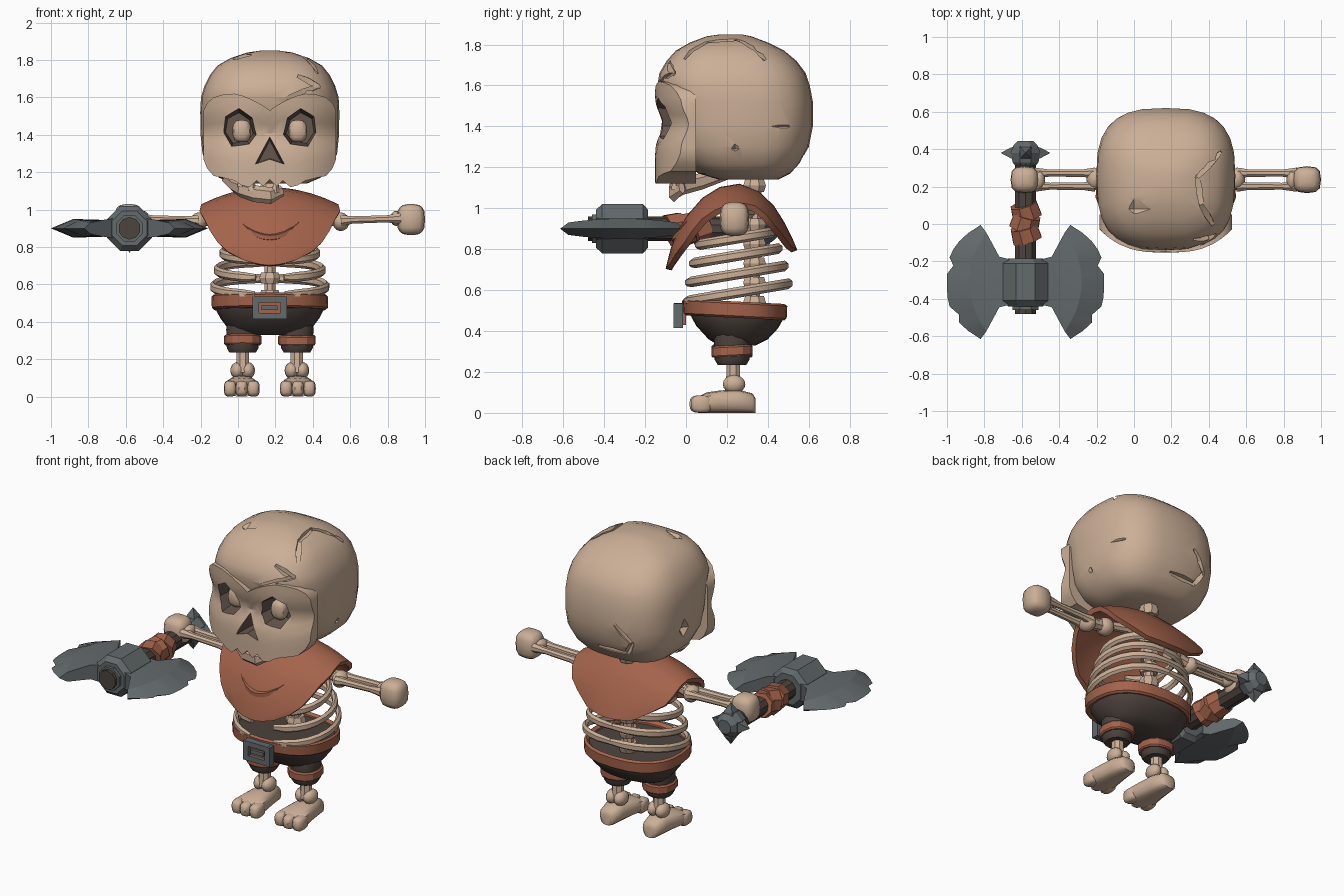
import bpy, bmesh, math
from mathutils import Vector

if "Cube" in bpy.data.objects:
    bpy.data.objects.remove(bpy.data.objects["Cube"])

CX, CY = 0.17, 0.23        # body centre line


def material(name, rgb):
    m = bpy.data.materials.new(name)
    m.diffuse_color = (*rgb, 1)
    m.use_nodes = True
    m.node_tree.nodes["Principled BSDF"].inputs["Base Color"].default_value = m.diffuse_color
    return m


BONE = material("bone", (0.60, 0.43, 0.31))
HOLLOW = material("hollow_bone", (0.13, 0.095, 0.075))
CLOTH = material("rust_leather", (0.37, 0.125, 0.07))
DARK = material("dark_brown", (0.075, 0.056, 0.047))
STEEL = material("steel", (0.125, 0.142, 0.148))


def smooth(o, angle):
    bpy.ops.object.select_all(action='DESELECT')
    o.select_set(True)
    bpy.context.view_layer.objects.active = o
    bpy.ops.object.shade_smooth_by_angle(angle=math.radians(angle))


def add(name, verts, faces, mat, angle=35):
    bm = bmesh.new()
    vs = [bm.verts.new(v) for v in verts]
    for f in faces:
        bm.faces.new([vs[i] for i in f])
    bmesh.ops.recalc_face_normals(bm, faces=bm.faces[:])
    me = bpy.data.meshes.new(name)
    bm.to_mesh(me)
    bm.free()
    me.materials.append(mat)
    o = bpy.data.objects.new(name, me)
    bpy.context.collection.objects.link(o)
    if angle:
        smooth(o, angle)
    return o


def loft(name, rings, mat, angle=35, wrap=False):
    n, m = len(rings[0]), len(rings)
    faces = [(r * n + i, r * n + (i + 1) % n, (r + 1) % m * n + (i + 1) % n, (r + 1) % m * n + i)
             for r in range(m if wrap else m - 1) for i in range(n)]
    if not wrap:
        faces += [tuple(range(n)), tuple(range((m - 1) * n, m * n))]
    return add(name, [v for r in rings for v in r], faces, mat, angle)


def power(c, p):
    return math.copysign(abs(c) ** p, c)


def ring(z, rx, y0, y1, n=2.4, count=24, tilt=0.0, cx=CX):
    """Horizontal rounded-square ring."""
    pts = []
    for i in range(count):
        a = math.tau * i / count
        y = (y0 + y1) / 2 + (y1 - y0) / 2 * power(math.sin(a), 2 / n)
        pts.append((cx + rx * power(math.cos(a), 2 / n), y, z + tilt * (y - CY)))
    return pts


def tube(name, path, radii, mat, sides=8, angle=35, flat=1.0):
    """Tube along a path; flat scales the section sideways."""
    path = [Vector(p) for p in path]
    rings = []
    for i, p in enumerate(path):
        t = (path[min(i + 1, len(path) - 1)] - path[max(i - 1, 0)]).normalized()
        side = t.cross(Vector((0, 0, 1)) if abs(t.z) < 0.95 else Vector((0, 1, 0))).normalized()
        up = side.cross(t)
        r = radii[i] if isinstance(radii, (list, tuple)) else radii
        rings.append([p + side * r * flat * math.cos(a) + up * r * math.sin(a)
                      for a in (math.tau * (k + 0.5) / sides for k in range(sides))])
    return loft(name, rings, mat, angle)


def ball(name, c, r, mat, p=1.0, seg=12):
    rings = []
    for j in range(9):
        b = -math.pi / 2 + math.pi * (0.03 + 0.94 * j / 8)
        rings.append([(c[0] + r[0] * power(math.cos(b), p) * power(math.cos(a), p),
                       c[1] + r[1] * power(math.cos(b), p) * power(math.sin(a), p),
                       c[2] + r[2] * power(math.sin(b), p))
                      for a in (math.tau * i / seg for i in range(seg))])
    return loft(name, rings, mat, 45)


def box(name, lo, hi, mat):
    return loft(name, [[(lo[0], lo[1], z), (hi[0], lo[1], z), (hi[0], hi[1], z), (lo[0], hi[1], z)]
                       for z in (lo[2], hi[2])], mat, 0)


def carve(target, cutter, keep=False):
    m = target.modifiers.new("carve", 'BOOLEAN')
    m.operation, m.solver, m.object = 'DIFFERENCE', 'EXACT', cutter
    m.material_mode = 'TRANSFER'
    bpy.context.view_layer.objects.active = target
    bpy.ops.object.modifier_apply(modifier=m.name)
    if not keep:
        bpy.data.objects.remove(cutter)


# Skull: cranium lofted upwards
cranium = loft("cranium", [ring(*s, n=2.8, count=28) for s in (
    (1.14, .20, .16, .45), (1.17, .27, .06, .51), (1.22, .325, .0, .555), (1.30, .36, -.06, .60),
    (1.40, .37, -.09, .62), (1.52, .372, -.11, .62), (1.60, .368, -.14, .605), (1.66, .35, -.13, .585),
    (1.72, .32, -.095, .54), (1.77, .28, -.05, .48), (1.81, .21, .02, .40), (1.84, .12, .10, .32),
    (1.85, .05, .17, .27))], BONE)

# Chips and cracks in the cranium
bpy.context.view_layer.update()
cracks = [
    ((0, 0, -1), [(.46, .38, 3), (.34, .25, 3), (.36, .10, 3), (.42, .0, 3)]),
    ((0, 1, 0), [(.33, -3, 1.71), (.43, -3, 1.66), (.27, -3, 1.60)]),
    ((0, -1, 0), [(.2, 3, 1.25), (.02, 3, 1.25), (-.03, 3, 1.33), (.06, 3, 1.43)])]
segments = []
for d, pts in cracks:
    hits = [cranium.ray_cast(Vector(p), Vector(d)) for p in pts]
    hits = [h[1].copy() for h in hits if h[0]]
    segments += list(zip(hits, hits[1:]))
for a, b in segments:
    ext = (b - a).normalized() * 0.012
    carve(cranium, tube("cutter", [a - ext, (a + b) / 2, b + ext], [.012, .023, .012], BONE, 4, 0))
for c, r in (((.54, .50, 1.40), (.06, .11, .04)), ((.55, .24, 1.29), (.04, .06, .05)),
             ((-.20, .30, 1.36), (.04, .05, .07)), ((.0, .08, 1.83), (.09, .07, .04))):
    e = [Vector((r[0], 0, 0)), Vector((0, r[1], 0)), Vector((0, 0, r[2]))]
    v = [Vector(c) + s * k for k in e for s in (1, -1)]
    carve(cranium, add("cutter", v, [(i, j, k) for i in (0, 1) for j in (2, 3) for k in (4, 5)], BONE, 0))

# Face mask with angry brow, cheekbones and jagged upper teeth
cols = ((0, 1.53, 1.16), (.035, 1.555, 1.125), (.07, 1.575, 1.155), (.11, 1.595, 1.12), (.15, 1.61, 1.13),
        (.19, 1.62, 1.155), (.25, 1.615, 1.17), (.30, 1.60, 1.18), (.335, 1.57, 1.22), (.355, 1.53, 1.27))
cols = [(-x, t, b) for x, t, b in cols[:0:-1]] + list(cols)
rows = 9
rings = []
for x, top, bot in cols:
    zs = [bot + (top - bot) * k / rows for k in range(rows + 1)]
    front = [(CX + x, -.152 + .13 * abs(x / .36) ** 3 + .04 * math.exp(-((z - 1.41) / .07) ** 2), z) for z in zs]
    rings.append(front + [(CX + x, .05, z) for z in reversed(zs)])
face = loft("face_mask", rings, BONE, 30)

# Eye sockets, nose hole and eyes
socket = ((.07, 1.40), (.095, 1.49), (.165, 1.54), (.24, 1.50), (.255, 1.41), (.205, 1.335), (.11, 1.35))
holes = [[(s * x, z) for x, z in socket] for s in (-1, 1)] + [[(0, 1.39), (.075, 1.245), (0, 1.27), (-.075, 1.245)]]
for h in holes:
    mx = sum(x for x, z in h) / len(h)
    mz = sum(z for x, z in h) / len(h)
    cut = loft("cutter", [[(CX + mx + (x - mx) * k, y, mz + (z - mz) * k) for x, z in h]
                          for k, y in ((1.25, -.30), (.8, .0))], HOLLOW, 0)
    carve(face, cut, keep=True)
    carve(cranium, cut)
smooth(cranium, 35)
smooth(face, 30)
for s in (-1, 1):
    ball("eye", (CX + s * .15, -.04, 1.42), (.05, .04, .06), BONE, .75, 10)

# Broken lower jaw with teeth
tube("jaw", [(-.07, .20, 1.17), (-.02, .07, 1.13), (.02, -.02, 1.11), (.09, -.06, 1.085), (.17, -.06, 1.075),
             (.235, -.02, 1.10)], [.03, .04, .045, .045, .045, .03], BONE, 6, 25, .6)
for x, y, z in ((.015, -.03, 1.14), (.075, -.06, 1.12), (.2, -.05, 1.11)):
    tube("lower_tooth", [(x, y, z - .02), (x, y, z + .035)], [.025, .012], BONE, 5, 0)

# Spine and neck
tube("spine", [(CX, .33, .48), (CX, .34, 1.17)], .032, BONE)
for k in range(7):
    z = .54 + k * .095
    tube("vertebra", [(CX, .335, z - .03), (CX, .335, z), (CX, .335, z + .03)], [.05, .06, .05], BONE, 8, 25)

# Ribs, open at the front, rising to the back
for z, rx, y0, y1 in ((.585, .305, -.01, .51), (.675, .285, .0, .49), (.765, .255, .02, .46), (.85, .22, .05, .43)):
    for s in (-1, 1):
        path = []
        for k in range(13):
            a = math.radians(-78 + 168 * k / 12)
            y = (y0 + y1) / 2 + (y1 - y0) / 2 * math.sin(a)
            path.append((CX + s * rx * power(math.cos(a), .85), y, z + .17 * (y - CY)))
        tube("rib", path, [.018] + [.026] * 11 + [.02], BONE, 6, 35, .65)

# Arms
for s in (-1, 1):
    def P(x, y, z):
        return (CX + s * x, y, z)
    tube("collar_bone", [P(0, .32, .98), P(.2, .25, .98), P(.34, .24, .96)], .028, BONE)
    ball("shoulder", P(.25, .24, .96), (.055, .055, .055), BONE)
    tube("upper_arm", [P(.25, .24, .96), P(.31, .24, .95), P(.38, .24, .94)], [.04, .032, .042], BONE)
    ball("elbow", P(.38, .24, .935), (.045, .06, .05), BONE)
    for y in (.202, .272):
        tube("forearm_bone", [P(.38, y, .94), P(.44, y, .945), P(.62, y, .95), P(.70, y, .953)],
             [.032, .022, .02, .032], BONE)
    ball("wrist", P(.675, .237, .953), (.03, .055, .04), BONE)
    ball("hand", P(.755, .237, .947), (.075, .072, .083), BONE, .65)

# Shoulder cape: arched sheet, narrow at both hems (y, z, half width, edge drop, edge wrap)
stations = ((-.085, .70, .13, -.03, .02), (-.078, .73, .22, -.04, .04), (-.06, .80, .275, -.02, .06),
            (-.03, .88, .315, .0, .07), (.02, .96, .345, .02, .07), (.09, 1.04, .37, .06, .06),
            (.17, 1.09, .365, .09, .03), (.26, 1.105, .36, .09, .0), (.35, 1.07, .36, .07, -.02),
            (.42, 1.0, .35, .04, -.04), (.47, .92, .32, .01, -.05), (.505, .85, .26, -.02, -.05),
            (.53, .79, .16, -.02, -.03))
us = [-1 + k / 5 for k in range(11)]
verts = [(CX + u * w, y + wr * u * u, z - d * u * u) for y, z, w, d, wr in stations for u in us]
faces = [(r * 11 + i, r * 11 + i + 1, r * 11 + i + 12, r * 11 + i + 11)
         for r in range(len(stations) - 1) for i in range(10)]
cape = add("shoulder_cape", verts, faces, CLOTH, 0)
sol = cape.modifiers.new("thickness", 'SOLIDIFY')
sol.thickness, sol.offset = .03, 0
bpy.context.view_layer.objects.active = cape
bpy.ops.object.modifier_apply(modifier=sol.name)
smooth(cape, 40)
fold = []
for k in range(11):
    u = -1 + k / 5
    z = .85 + .12 * u * u
    fold.append((CX + .19 * u, -.052 + (z - .85) * .62 + .03 * u * u, z))
tube("cape_fold", fold, [.004] + [.012 + .008 * math.sin(math.pi * k / 10) for k in range(1, 10)] + [.004], CLOTH, 5)

# Trousers, belt and buckle
loft("trousers", [ring(z, rx, a, b, tilt=t) for z, rx, a, b, t in (
    (.33, .17, .16, .34, 0), (.36, .22, .11, .40, 0), (.42, .265, .05, .45, -.03), (.47, .29, .02, .475, -.05),
    (.52, .295, .01, .475, -.05))], DARK)
loft("belt", [ring(z, rx, a, b, tilt=-.05) for z, rx, a, b in (
    (.465, .298, .0, .48), (.475, .31, -.015, .492), (.535, .312, -.02, .495), (.545, .30, -.005, .48),
    (.53, .285, .015, .465), (.465, .28, .02, .46))], CLOTH, 30, True)
for x in (.095, .245):
    box("buckle_side", (x - .017, -.06, .415), (x + .017, -.015, .535), STEEL)
for z in (.43, .52):
    box("buckle_bar", (.095, -.058, z - .016), (.245, -.015, z + .016), STEEL)
box("buckle_tongue", (.125, -.052, .463), (.21, -.015, .487), STEEL)
box("buckle_backing", (.11, -.035, .43), (.23, .0, .52), CLOTH)

# Legs and feet
for s in (-1, 1):
    lx = CX + s * .145
    loft("trouser_leg", [ring(z, r, .225 - r, .225 + r, 2.2, 12, 0, lx) for z, r in (
        (.235, .07), (.26, .085), (.36, .088), (.40, .085))], DARK)
    loft("leg_cuff", [ring(z, r, .225 - r, .225 + r, 2.2, 12, .05 * s, lx) for z, r in (
        (.275, .094), (.283, .10), (.322, .10), (.33, .092))], CLOTH, 30)
    tube("shin", [(lx, .23, .13), (lx, .23, .18), (lx, .23, .28)], [.045, .036, .036], BONE)
    for dx in (-.028, .028):
        ball("ankle", (lx + dx, .235, .14), (.038, .055, .045), BONE)
    fx = lx + s * .005
    loft("foot", [[(fx + w * power(math.cos(a), .7), y, max(0, h / 2 + h / 2 * power(math.sin(a), .7)))
                   for a in (math.tau * k / 12 for k in range(12))]
                  for y, w, h in ((.34, .035, .07), (.325, .055, .095), (.25, .068, .115), (.17, .08, .11),
                                  (.10, .093, .10), (.06, .09, .08))], BONE, 45)
    for k in (-1, 0, 1):
        ball("toe", (fx + k * .062, .075, .043), (.034, .06 - .008 * abs(k), .043), BONE, .65, 10)

# Axe: handle, grip wraps, pommel
AX, AZ, AY = -.58, .90, -.31
tube("axe_handle", [(AX, .36, AZ), (AX, -.48, AZ)], .06, DARK, 10)
for y, dx in ((.07, .01), (.01, -.01), (-.05, .01)):
    tube("grip_wrap", [(AX - dx, y + .035, AZ + .01), (AX + dx, y - .035, AZ - .01)], [.076, .084], CLOTH, 8, 20)
tube("pommel", [(AX, y, AZ) for y in (.30, .33, .38, .42, .445)], [.05, .075, .085, .07, .045], STEEL, 8, 0)
for dx, dz in ((1, 0), (-1, 0), (0, 1), (0, -1)):
    tube("pommel_spike", [(AX + dx * k, .38, AZ + dz * k) for k in (.05, .08, .13)], [.05, .04, .002], STEEL, 4, 0)

# Axe head: faceted hub and two flared blades with chipped edges
tube("axe_hub", [(AX, y, AZ) for y in (-.185, -.21, -.41, -.44)], [.10, .13, .13, .10], STEEL, 8, 0)
tube("hub_collar", [(AX, -.43, AZ), (AX, -.46, AZ)], .075, STEEL, 8, 0)
for s in (-1, 1):
    rings = []
    for k in range(15):
        t = -1 + k / 7
        chip = .03 if k in (3, 9) else 0
        o = (.42 - .18 * abs(t) ** 3 - chip, AY + .305 * t, 0)
        half = [(.30 - .09 * t * t, AY + .265 * t, .05 - .02 * t * t), (.14, AY + .135 * t, .045), (.04, AY + .11 * t, .06)]
        prof = [o] + half + [(x, y, -z) for x, y, z in reversed(half)]
        rings.append([(AX + s * x, y, AZ + z) for x, y, z in prof])
    loft("axe_blade", rings, STEEL, 20)
